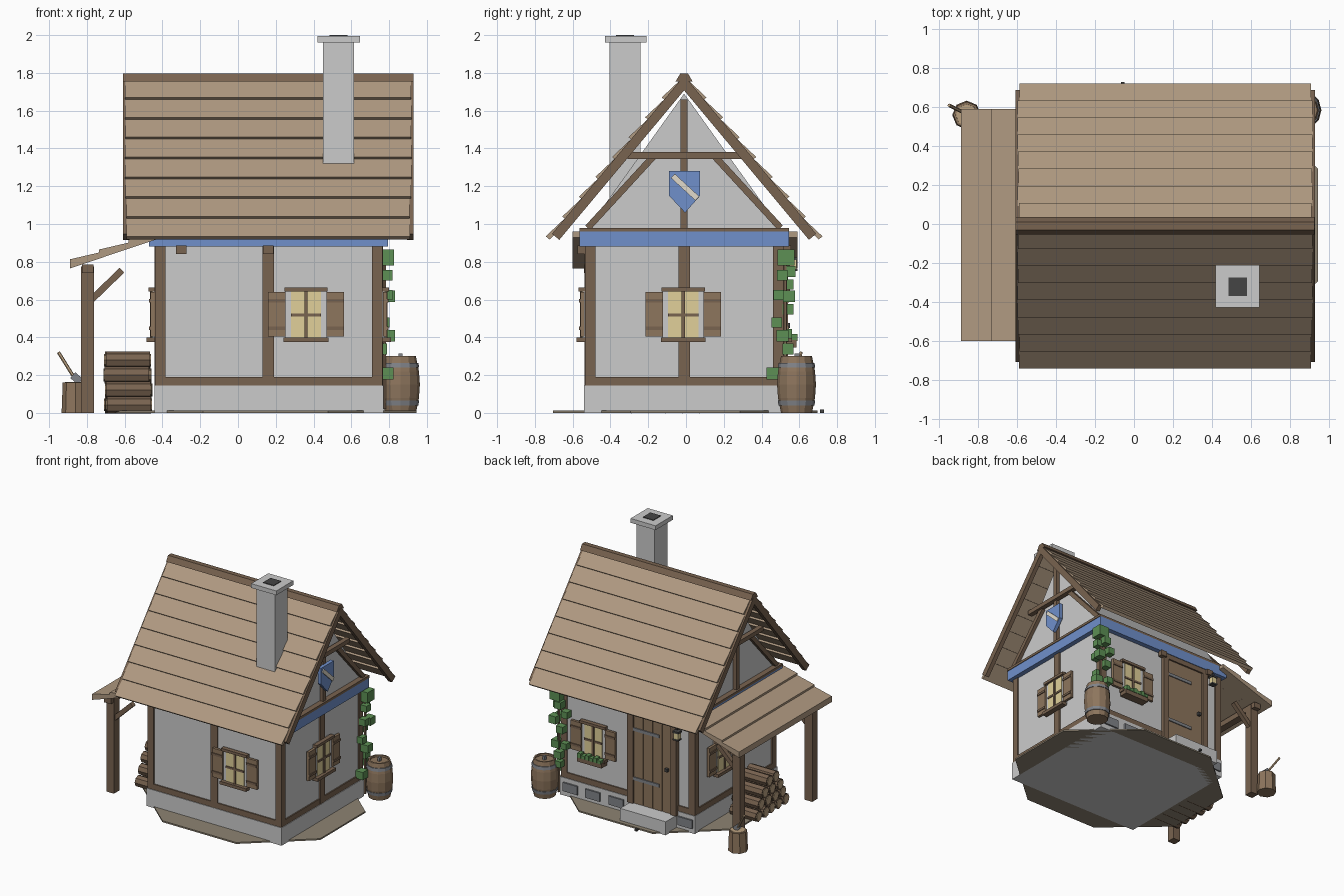
import bpy, bmesh, math, random
from mathutils import Vector

if "Cube" in bpy.data.objects:
    bpy.data.objects.remove(bpy.data.objects["Cube"])

random.seed(4)
C = {}
for n, c in dict(wood=(.19, .125, .08), board=(.27, .18, .11), roof=(.43, .32, .22), blue=(.16, .28, .6),
                 glow=(.75, .63, .32), leaf=(.11, .28, .09), dark=(.06, .06, .06), iron=(.22, .23, .25),
                 cream=(.75, .7, .6), earth=(.27, .23, .17), cut=(.5, .36, .22)).items():
    C[n] = bpy.data.materials.new(n)
    C[n].diffuse_color = (*c, 1)


def make(name, bm, mat=None):
    bmesh.ops.recalc_face_normals(bm, faces=bm.faces)
    me = bpy.data.meshes.new(name)
    bm.to_mesh(me)
    bm.free()
    ob = bpy.data.objects.new(name, me)
    bpy.context.collection.objects.link(ob)
    if mat:
        me.materials.append(C[mat])
    return ob


def prism(name, pts, axis, a, b, mat=None):
    """Extrude a 2D outline along an axis from a to b."""
    place = {'x': lambda p, t: (t, p[0], p[1]), 'y': lambda p, t: (p[0], t, p[1]),
             'z': lambda p, t: (p[0], p[1], t)}[axis]
    bm = bmesh.new()
    lo, hi = [[bm.verts.new(place(p, t)) for p in pts] for t in (a, b)]
    bm.faces.new(lo)
    bm.faces.new(hi)
    for i in range(len(pts)):
        j = (i + 1) % len(pts)
        bm.faces.new((lo[i], lo[j], hi[j], hi[i]))
    return make(name, bm, mat)


def box(name, x, y, z, mat=None):
    return prism(name, [(x[0], y[0]), (x[1], y[0]), (x[1], y[1]), (x[0], y[1])], 'z', z[0], z[1], mat)


def strip(name, p, q, w, axis, a, b, mat):
    """A straight bar between two 2D points, width w, extruded along an axis."""
    p, q = Vector(p), Vector(q)
    d = (q - p).normalized()
    n = Vector((-d.y, d.x)) * w / 2
    return prism(name, [p - n, q - n, q + n, p + n], axis, a, b, mat)


def lathe(name, prof, loc, seg, mat):
    bm = bmesh.new()
    rings = [[bm.verts.new((loc[0] + r * math.cos(k * math.tau / seg), loc[1] + r * math.sin(k * math.tau / seg),
                            loc[2] + z)) for k in range(seg)] for r, z in prof]
    for s, t in zip(rings, rings[1:]):
        for k in range(seg):
            m = (k + 1) % seg
            bm.faces.new((s[k], s[m], t[m], t[k]))
    bm.faces.new(rings[0])
    bm.faces.new(rings[-1])
    return make(name, bm, mat)


def rod(name, p, q, r, seg, mat):
    p, q = Vector(p), Vector(q)
    ob = lathe(name, [(r, 0), (r, (q - p).length)], (0, 0, 0), seg, mat)
    ob.location = p
    ob.rotation_euler = (q - p).to_track_quat('Z', 'Y').to_euler()
    return ob


X0, X1, Y0, Y1, YC = -.44, .765, -.535, .515, -.01


def wall(side, name, u, z, n, mat=None):
    """Box on a wall: u along the wall, n outward from it."""
    if side == 'front':
        return box(name, u, (Y0 - n[1], Y0 - n[0]), z, mat)
    if side == 'back':
        return box(name, u, (Y1 + n[0], Y1 + n[1]), z, mat)
    if side == 'right':
        return box(name, (X1 + n[0], X1 + n[1]), u, z, mat)
    return box(name, (X0 - n[1], X0 - n[0]), u, z, mat)


def window(side, c):
    nm = side + '_window_'
    wall(side, nm + 'casing', (c - .11, c + .11), (.39, .66), (-.01, .012))
    wall(side, nm + 'glass', (c - .08, c + .08), (.40, .645), (0, .018), 'glow')
    wall(side, nm + 'mullion', (c - .009, c + .009), (.40, .645), (0, .026), 'wood')
    wall(side, nm + 'crossbar', (c - .08, c + .08), (.51, .526), (0, .025), 'wood')
    wall(side, nm + 'header', (c - .115, c + .115), (.643, .665), (0, .035), 'wood')
    wall(side, nm + 'sill', (c - .118, c + .118), (.375, .40), (0, .045), 'wood')
    for s in (-1, 1):
        u = sorted((c + s * .108, c + s * .2))
        wall(side, nm + 'shutter', u, (.405, .64), (.003, .024), 'board')
        for z in (.44, .585):
            wall(side, nm + 'batten', u, (z, z + .018), (.02, .031), 'wood')


# Ground slab and foundation
k = math.cos(math.pi / 8)
prism('ground', [(.145 + .8 / k * math.cos((i + .5) * math.pi / 4), -.005 + .7 / k * math.sin((i + .5) * math.pi / 4))
                 for i in range(8)], 'z', 0, .012, 'earth')
box('foundation', (X0 - .003, X1 + .005), (Y0 - .005, Y1 + .005), (0, .145))
for u in (.67, .47, .26, -.36):
    wall('back', 'foundation_stone', (u - .065, u + .065), (.04, .11), (0, .018), 'iron')

# House walls with gables
prism('walls', [(Y0 + .01, .14), (Y1 - .01, .14), (Y1 - .01, .97), (YC, 1.69), (Y0 + .01, .97)],
      'x', X0 + .01, X1 - .01)

# Timber frame
for x in ((X0, X0 + .055), (X1 - .055, X1)):
    for y in ((Y0, Y0 + .055), (Y1 - .055, Y1)):
        box('corner_post', x, y, (.14, .89), 'wood')
box('sill_beam', (X0, X1), (Y0, Y0 + .03), (.14, .19), 'wood')
for u in ((.125, X1), (X0, -.24)):
    wall('back', 'sill_beam', u, (.14, .19), (-.03, 0), 'wood')
for s in ('left', 'right'):
    wall(s, 'sill_beam', (Y0, Y1), (.14, .19), (-.03, 0), 'wood')
    wall(s, 'middle_post', (YC - .03, YC + .03), (.14, .89), (-.03, .003), 'wood')
wall('front', 'middle_post', (.13, .19), (.14, .89), (-.03, .002), 'wood')
for x in (-.30, .16):
    for s in ('front', 'back'):
        wall(s, 'corbel', (x - .028, x + .028), (.84, .885), (0, .04), 'wood')
box('blue_band', (X0 - .03, X1 + .03), (Y0 - .03, Y1 + .03), (.88, .962), 'blue')
box('wall_plate', (X0 - .035, X1 + .035), (Y0 - .03, Y1 + .03), (.96, .98), 'wood')

# Gable timbers on both ends
for a, b, o in ((X0 - .02, X0 + .02, -.02), (X1 - .02, X1 + .02, .02)):
    box('king_post', (a, b), (YC - .018, YC + .018), (.98, 1.66), 'wood')
    box('collar_beam', (a + o, b + o), (YC - .3, YC + .3), (1.345, 1.38), 'wood')
    for s in (-1, 1):
        strip('gable_brace', (YC + s * .51, .98), (YC + s * .165, 1.355), .035, 'x', a, b, 'wood')

# Shield on the right gable
prism('shield', [(-.09, 1.28), (.075, 1.28), (.075, 1.15), (-.005, 1.06), (-.09, 1.15)], 'x', X1 + .015, X1 + .045, 'blue')
strip('shield_stripe', (-.07, 1.255), (.06, 1.135), .03, 'x', X1 + .04, X1 + .053, 'cream')

# Roof: overlapping plank rows, bargeboards, ridge
rows = 8
for s in (-1, 1):
    d = Vector((s * .71, -.85)).normalized()
    n = Vector((s * .85, .71)).normalized()
    top, L = Vector((YC, 1.765)), 1.095
    for i in range(rows):
        p = top + d * (L * i / rows)
        q = top + d * (L * (i + 1) / rows + .012)
        j = random.uniform(0, .012)
        prism('roof_row', [p - n * .012, q + n * .004, q + n * .03, p + n * .012], 'x', -.60 + j, .92 - j, 'roof')
    for a, b in ((-.61, -.575), (.895, .93)):
        strip('bargeboard', top - n * .012, top + d * 1.075 - n * .012, .05, 'x', a, b, 'wood')
prism('ridge_cap', [(YC - .045, 1.755), (YC - .02, 1.797), (YC + .02, 1.797), (YC + .045, 1.755)],
      'x', -.608, .928, 'wood')

# Chimney
box('chimney', (.45, .615), (-.405, -.24), (1.1, 1.97))
box('chimney_cap', (.42, .645), (-.43, -.21), (1.96, 1.995))
box('flue', (.485, .58), (-.37, -.275), (1.9, 2.0), 'dark')

# Windows
window('front', .36)
window('right', -.015)
window('left', .16)
window('back', .46)
wall('back', 'flower_box', (.35, .57), (.345, .385), (0, .07), 'wood')
for i in range(6):
    u = .37 + i * .036
    wall('back', 'flower_leaves', (u - .016, u + .016), (.38, .405 + .012 * (i % 2)), (.03, .075), 'leaf')

# Door with frame, planks, straps and knob
for u in (-.265, .125):
    wall('back', 'door_post', (u - .025, u + .025), (.11, .885), (-.02, .025), 'wood')
wall('back', 'door_lintel', (-.265, .125), (.84, .885), (-.02, .025), 'wood')
for i in range(4):
    u = -.24 + i * .085
    wall('back', 'door_plank', (u + .002, u + .083), (.11, .84), (-.01, .012), 'board')
for z in (.3, .7):
    wall('back', 'door_strap', (-.13, .1), (z, z + .025), (.01, .02), 'iron')
wall('back', 'door_knob', (-.215, -.19), (.45, .475), (.01, .035), 'dark')
box('door_step', (-.28, .13), (Y1, .66), (0, .11))
box('pebble', (-.068, -.05), (.71, .73), (0, .018), 'dark')

# Lantern beside the door
wall('back', 'lantern_arm', (-.325, -.31), (.835, .85), (0, .06), 'dark')
box('lantern_light', (-.338, -.297), (.548, .585), (.76, .81), 'glow')
box('lantern_top', (-.344, -.291), (.542, .591), (.81, .825), 'dark')
box('lantern_base', (-.342, -.293), (.544, .589), (.75, .762), 'dark')

# Ivy climbing the back right corner
for i, (x, y, z, r) in enumerate([(.78, .53, .825, .045), (.75, .55, .75, .03), (.79, .51, .73, .028), (.80, .545, .62, .032),
                                  (.79, .49, .625, .028), (.74, .54, .55, .03), (.775, .48, .48, .028),
                                  (.80, .51, .41, .032), (.76, .54, .34, .03), (.75, .55, .27, .026),
                                  (.79, .46, .21, .033), (.70, .54, .68, .028), (.71, .535, .42, .026)]):
    box('ivy_leaves', (x - r, x + r), (y - r, y + r), (z - r, z + r * .9), 'leaf')
rod('ivy_stem', (.775, .525, .02), (.775, .525, .84), .01, 5, 'wood')

# Barrel
B = (.86, .585, 0)
lathe('barrel', [(.082, 0), (.098, .08), (.103, .15), (.098, .22), (.082, .3), (.07, .3), (.07, .285)], B, 12, 'board')
for z in (.04, .24):
    lathe('barrel_hoop', [(.095 if z < .1 else .099, z), (.099 if z < .1 else .095, z + .025)], B, 12, 'iron')
box('barrel_handle', (.85, .87), (.575, .6), (.28, .315), 'iron')

# Lean-to canopy: three stepped boards, posts, braces
for i in range(3):
    x, z = -.89 + i * .155, .765 + i * .052
    prism('canopy_board', [(x, z), (x + .18, z + .06), (x + .18, z + .09), (x, z + .048)], 'y', -.60, .59, 'roof')
box('canopy_beam', (-.825, -.765), (-.54, .53), (.74, .785), 'wood')
for y in (-.47, .46):
    box('canopy_post', (-.83, -.762), (y - .034, y + .034), (0, .775), 'wood')
    strip('canopy_brace', (-.775, .60), (-.615, .755), .035, 'y', y - .018, y + .018, 'wood')

# Log pile
R = .045
for row in range(4):
    for i in range(5 - row):
        y = -.11 + (i - (4 - row) / 2) * 2 * R
        z = R * .95 + row * R * 1.75
        j = random.uniform(-.008, .008)
        rod('log', (-.7 + j, y, z), (-.465 + j, y, z), R, 8, 'wood')
        rod('log_end', (-.705 + j, y, z), (-.46 + j, y, z), R * .75, 8, 'cut')

# Chopping block with axe
lathe('chopping_block', [(.074, 0), (.068, .16)], (-.86, .56, 0), 8, 'board')
lathe('block_top', [(.058, .15), (.056, .164)], (-.86, .56, 0), 8, 'cut')
rod('axe_handle', (-.86, .565, .175), (-.95, .61, .32), .009, 6, 'cut')
strip('axe_head', (-.875, .20), (-.835, .165), .04, 'y', .557, .575, 'iron')

for m in bpy.data.materials:
    if m.users and not m.is_grease_pencil:
        m.use_nodes = True
        m.node_tree.nodes["Principled BSDF"].inputs["Base Color"].default_value = m.diffuse_color
